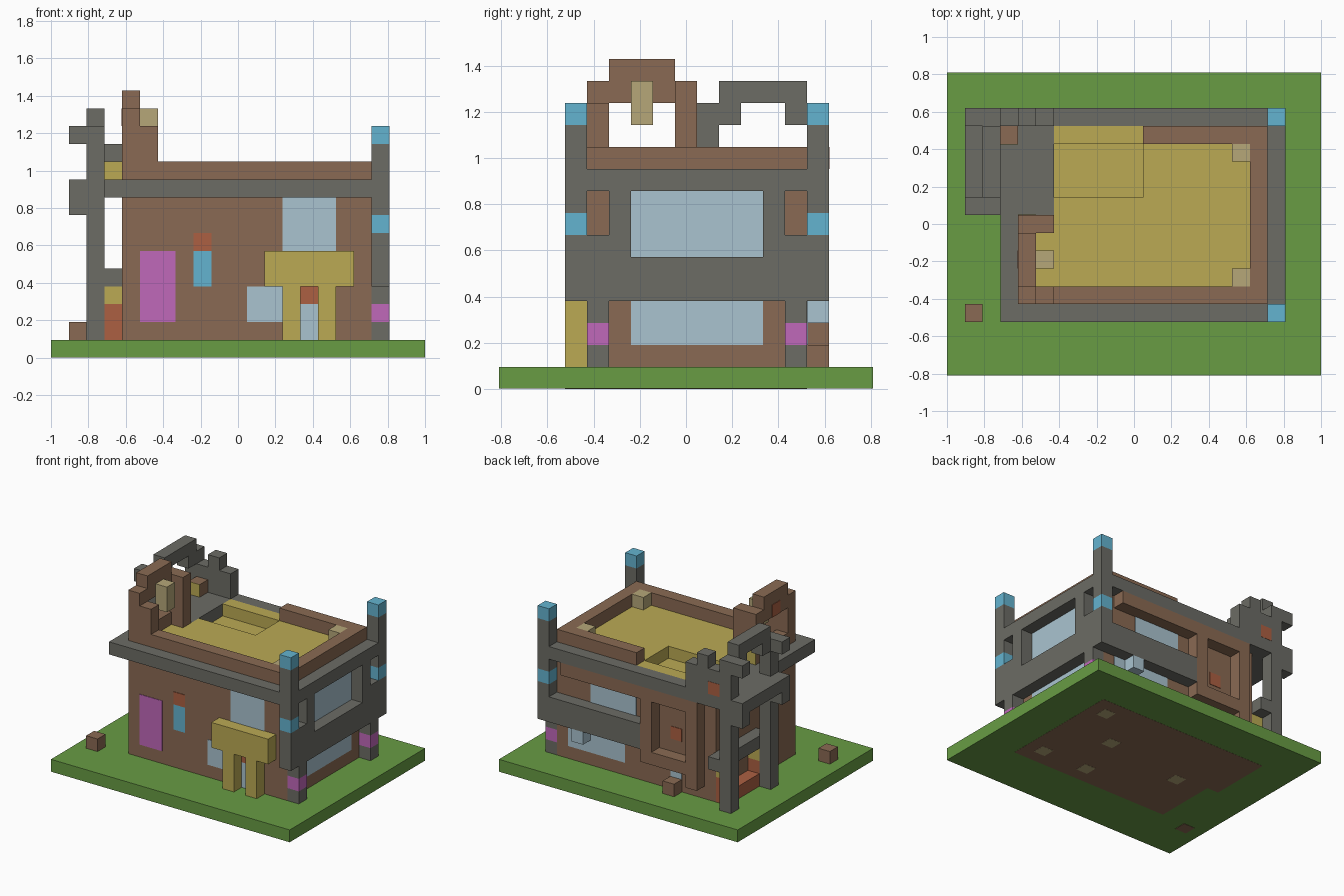
import bpy
import bmesh

default = bpy.data.objects.get("Cube")
if default:
    bpy.data.objects.remove(default, do_unlink=True)

UNIT = 2 / 21          # edge of one building block
THIN = 0.04            # painted plate thickness, in blocks


def linear(channel):
    c = channel / 255
    return c / 12.92 if c <= 0.04045 else ((c + 0.055) / 1.055) ** 2.4


def make_material(name, *rgb):
    mat = bpy.data.materials.new(name)
    mat.use_nodes = True
    colour = [linear(c) for c in rgb] + [1]
    mat.diffuse_color = colour
    mat.node_tree.nodes["Principled BSDF"].inputs["Base Color"].default_value = colour
    return mat


grass = make_material("grass_green", 104, 156, 68)
brown = make_material("wood_brown", 138, 106, 83)
gray = make_material("stone_gray", 108, 108, 101)
yellow = make_material("straw_yellow", 187, 170, 84)
pale = make_material("pale_glass", 170, 196, 208)
blue = make_material("lamp_blue", 100, 180, 208)
magenta = make_material("banner_magenta", 192, 104, 186)
red = make_material("brick_red", 172, 96, 66)
khaki = make_material("lantern_khaki", 182, 167, 121)


def box(name, mat, xs, ys, zs):
    """Axis-aligned box between block coordinates."""
    bm = bmesh.new()
    bmesh.ops.create_cube(bm, size=1)
    for v in bm.verts:
        v.co.x = (xs[v.co.x > 0] - 10.5) * UNIT
        v.co.y = (ys[v.co.y > 0] - 8.5) * UNIT
        v.co.z = zs[v.co.z > 0] * UNIT
    mesh = bpy.data.meshes.new(name)
    bm.to_mesh(mesh)
    bm.free()
    mesh.materials.append(mat)
    obj = bpy.data.objects.new(name, mesh)
    bpy.context.collection.objects.link(obj)
    return obj


def block(name, mat, x, y, z, top=None):
    """Single block, or a column reaching up to top."""
    return box(name, mat, (x, x + 1), (y, y + 1), (z, top or z + 1))


def front_plate(name, mat, xs, zs, wall=4):
    box(name, mat, xs, (wall - THIN, wall), zs)


def back_plate(name, mat, xs, zs, wall=14):
    box(name, mat, xs, (wall, wall + THIN), zs)


# Ground slab with the house footprint and floor spots on its underside
box("ground_slab", grass, (0, 21), (0, 17), (0.02, 1))
box("footprint_underside", brown, (4, 18), (4, 14), (0.01, 0.02))
box("hearth_underside", brown, (3, 4), (9, 14), (0.01, 0.02))
block("loose_block_underside", brown, 1, 3, 0, top=0.02)
for x, y in ((16, 5), (16, 12), (13, 9), (12, 5), (6, 8)):
    block("floor_spot_underside", khaki, x, y, 0, top=0.01)
block("loose_block", brown, 1, 3, 1)

# House body and stone belt
box("house_body", brown, (4, 18), (4, 14), (1, 9))
box("belt_front", gray, (3, 19), (3, 4), (9, 10))
box("belt_back", gray, (6, 19), (14, 15), (9, 10))
box("belt_right", gray, (18, 19), (4, 14), (9, 10))
box("belt_left", gray, (3, 4), (4, 9), (9, 10))

# Roof floor with a sunken corner
box("roof_floor_front", yellow, (4, 18), (4, 9), (9, 10))
box("roof_floor_middle", yellow, (6, 18), (9, 10), (9, 10))
box("roof_floor_side", yellow, (11, 18), (10, 14), (9, 10))
box("roof_floor_back_strip", yellow, (6, 11), (13, 14), (9, 10))
box("roof_sunken_floor", yellow, (6, 11), (10, 13), (9, 9 + THIN))

# Parapet and roof lanterns
box("parapet_front", brown, (4, 18), (4, 5), (10, 11))
box("parapet_right", brown, (17, 18), (5, 14), (10, 11))
box("parapet_back", brown, (11, 17), (13, 14), (10, 11))
box("parapet_left", brown, (4, 5), (5, 9), (10, 11))
for y in (5, 12):
    block("roof_lantern", khaki, 16, y, 10)

# Roof arch with a hanging lantern
for y in (4, 8):
    block("roof_arch_post", brown, 4, y, 11, top=13)
box("roof_arch_lintel", brown, (4, 5), (4, 9), (13, 14))
box("roof_arch_cap", brown, (4, 5), (5, 8), (14, 15))
block("roof_arch_buttress_front", brown, 5, 4, 11, top=13)
block("roof_arch_buttress_back", brown, 5, 8, 10, top=14)
block("hanging_lantern", khaki, 5, 6, 12, top=14)
box("roof_arch_red_mark", red, (4 - THIN, 4), (6, 7), (13, 14))
back_plate("roof_arch_yellow_mark", yellow, (4, 5), (10, 11), wall=9)

# Corner posts with coloured bands, stepping inward at the foot
for y, foot in ((3, 4), (14, 13)):
    for mat, low, high in ((gray, 4, 7), (blue, 7, 8), (gray, 8, 12), (blue, 12, 13)):
        block("corner_post", mat, 18, y, low, top=high)
    for mat, low, high in ((gray, 1, 2), (magenta, 2, 3), (gray, 3, 4)):
        block("corner_post_foot", mat, 18, foot, low, top=high)

# Stone framing of the right side and the back
box("right_beam", gray, (18, 19), (4, 14), (4, 6))
for outer, inner in ((4, 5), (13, 12)):
    block("right_frame_step", gray, 18, outer, 6)
    block("right_frame_post", gray, 18, inner, 6, top=9)
box("back_beam", gray, (10, 18), (14, 15), (4, 6))

# Windows on the right side
for name, low, high in (("lower", 2, 4), ("upper", 6, 9)):
    box("right_window_" + name, pale, (18, 18 + THIN), (6, 12), (low, high))

# Front wall details
front_plate("front_banner", magenta, (5, 7), (2, 6))
front_plate("front_slit_window", blue, (8, 9), (4, 6))
front_plate("front_slit_cap", red, (8, 9), (6, 7))
front_plate("front_window_lower", pale, (11, 13), (2, 4))
front_plate("front_window_upper", pale, (13, 16), (6, 9))
front_plate("front_door", pale, (14, 15), (1, 3))
front_plate("front_door_top", red, (14, 15), (3, 4))

# Front porch
box("porch_canopy", yellow, (12, 17), (3, 4), (4, 6))
for x in (13, 15):
    block("porch_leg", yellow, x, 3, 1, top=4)

# Back wall details
back_plate("back_window_lower", pale, (12, 17), (2, 4))
back_plate("back_window_upper", pale, (11, 15), (6, 9))
back_plate("back_small_window", pale, (7, 8), (2, 3))
box("back_window_awning", brown, (10, 17), (14, 15), (8, 9))
block("back_lamp", pale, 15, 14, 3)
block("back_step", brown, 7, 14, 1)
block("back_bracket", brown, 5, 14, 2)

# Framed niche on the back
for x in (5, 9):
    block("niche_side", brown, x, 14, 3, top=9)
box("niche_sill", brown, (6, 9), (14, 15), (3, 4))
box("niche_head", brown, (6, 9), (14, 15), (8, 9))
back_plate("niche_red_mark", red, (7, 8), (5, 6))

# Stone balcony on two tall posts with side arms
box("balcony_deck", gray, (1, 6), (9, 15), (9, 10))
for y in (9, 14):
    block("balcony_post_lower", gray, 2, y, 1, top=9)
    block("balcony_post_upper", gray, 2, y, 10, top=13)
    for z in (8, 12):
        block("balcony_arm", gray, 1, y, z)

# Balcony arch and stepped gable
box("balcony_arch_top", gray, (2, 3), (10, 14), (13, 14))
for y in (10, 13):
    block("balcony_arch_corner", gray, 2, y, 12)
for x, top in ((3, 12), (4, 13), (5, 12)):
    block("balcony_gable", gray, x, 14, 10, top=top)
back_plate("gable_red_mark", red, (3, 4), (10, 11), wall=15 - THIN / 2)
block("balcony_box", brown, 3, 13, 10)
front_plate("balcony_box_face", yellow, (3, 4), (10, 11), wall=13)

# Brick hearth below the balcony
for y in (9, 13):
    block("hearth_pillar", red, 3, y, 1, top=3)
    block("hearth_cap", yellow, 3, y, 3)
box("hearth_floor", red, (3, 4), (10, 13), (1, 2))
box("hearth_beam", gray, (3, 4), (9, 15), (4, 5))
